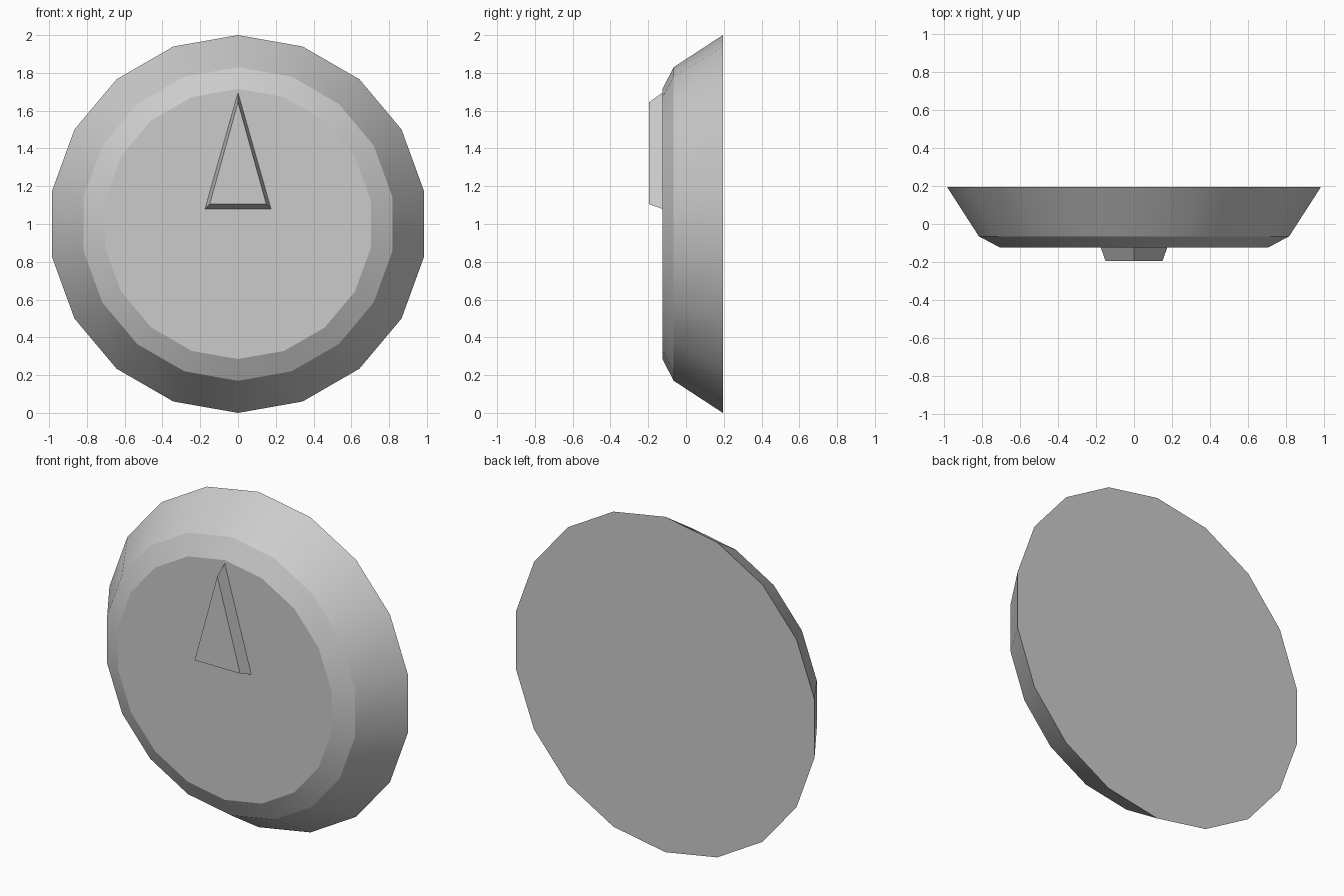
import bpy, bmesh, math

if "Cube" in bpy.data.objects:
    bpy.data.objects.remove(bpy.data.objects["Cube"])

grey = bpy.data.materials.new("plain grey")
grey.diffuse_color = (0.6, 0.6, 0.6, 1)
grey.use_nodes = True
grey.node_tree.nodes["Principled BSDF"].inputs["Base Color"].default_value = grey.diffuse_color


def loft(name, rings, smooth):
    """Skin a list of (y, [(x, z), ...]) outlines from back to front and cap both ends."""
    bm = bmesh.new()
    loops = [[bm.verts.new((x, y, z)) for x, z in pts] for y, pts in rings]
    for a, b in zip(loops, loops[1:]):
        for i in range(len(a)):
            j = (i + 1) % len(a)
            bm.faces.new((a[i], a[j], b[j], b[i])).smooth = smooth
    bm.faces.new(loops[0])
    bm.faces.new(loops[-1])
    bmesh.ops.recalc_face_normals(bm, faces=bm.faces)
    # keep each ring crisp while the walls shade smoothly around
    for e in bm.edges:
        if abs(e.verts[0].co.y - e.verts[1].co.y) < 1e-5:
            e.smooth = False
    mesh = bpy.data.meshes.new(name)
    bm.to_mesh(mesh)
    bm.free()
    mesh.materials.append(grey)
    obj = bpy.data.objects.new(name, mesh)
    bpy.context.collection.objects.link(obj)
    return obj


def circle(r, n=18):
    return [(r * math.sin(2 * math.pi * i / n), 1 + r * math.cos(2 * math.pi * i / n))
            for i in range(n)]


# 18-sided knob with a sloped wall and a chamfered front
loft("knob_body", [(0.195, circle(1.0)), (-0.065, circle(0.83)), (-0.125, circle(0.715))], True)

# raised triangular pointer with tapered sides
loft("pointer", [(-0.125, [(0, 1.695), (0.175, 1.08), (-0.175, 1.08)]),
                 (-0.195, [(0, 1.645), (0.15, 1.105), (-0.15, 1.105)])], False)
